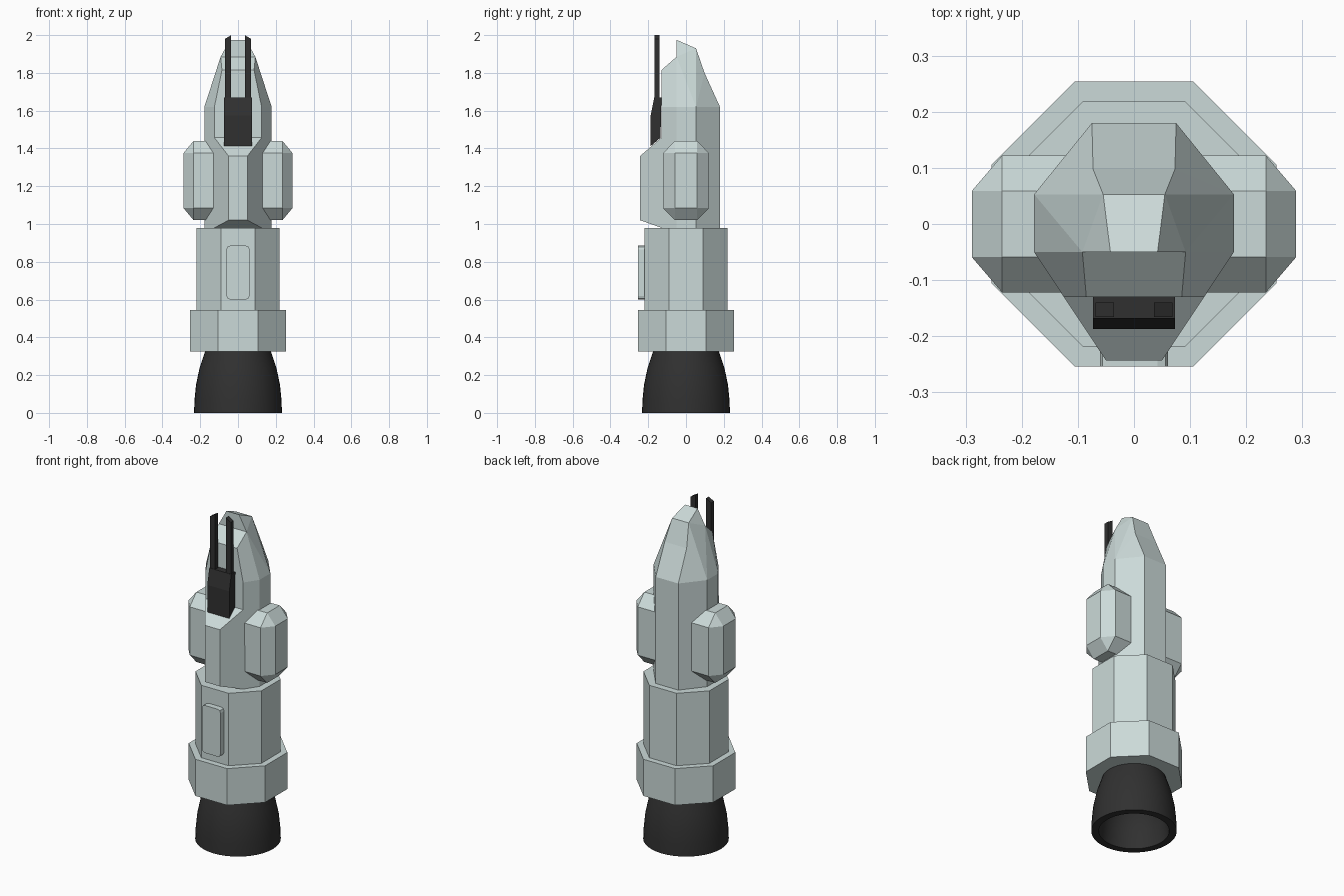
import bpy, bmesh, math

if "Cube" in bpy.data.objects:
    bpy.data.objects.remove(bpy.data.objects["Cube"])


def material(name, rgb):
    m = bpy.data.materials.new(name)
    m.diffuse_color = (*rgb, 1)
    m.use_nodes = True
    m.node_tree.nodes["Principled BSDF"].inputs["Base Color"].default_value = m.diffuse_color
    return m


HULL = material("pale_hull", (0.60, 0.70, 0.69))
DARK = material("dark_metal", (0.03, 0.03, 0.03))


def finish(name, bm, mat):
    bmesh.ops.recalc_face_normals(bm, faces=bm.faces)
    me = bpy.data.meshes.new(name)
    bm.to_mesh(me)
    bm.free()
    me.materials.append(mat)
    ob = bpy.data.objects.new(name, me)
    bpy.context.collection.objects.link(ob)
    return ob


def octagon(name, apothem, z0, z1):
    bpy.ops.mesh.primitive_cylinder_add(
        vertices=8, radius=apothem / math.cos(math.pi / 8), depth=z1 - z0,
        location=(0, 0, (z0 + z1) / 2), rotation=(0, 0, math.pi / 8))
    ob = bpy.context.object
    ob.name = name
    ob.data.materials.append(HULL)


def hull(name, pts, mat):
    bm = bmesh.new()
    for p in pts:
        bm.verts.new(p)
    bmesh.ops.convex_hull(bm, input=bm.verts)
    bmesh.ops.dissolve_limit(bm, angle_limit=0.01, verts=bm.verts, edges=bm.edges)
    return finish(name, bm, mat)


# Engine nozzle: hollow revolved bell
bell = [(0, .29), (.10, .272), (.155, .21), (.18, .11), (.192, 0), (.233, 0),
        (.230, .07), (.222, .15), (.203, .24), (.173, .33)]
bm = bmesh.new()
vs = [bm.verts.new((r, 0, z)) for r, z in bell]
es = [bm.edges.new(p) for p in zip(vs, vs[1:])]
bmesh.ops.spin(bm, geom=vs + es, cent=(0, 0, 0), axis=(0, 0, 1),
               angle=math.tau, steps=40)
bmesh.ops.remove_doubles(bm, verts=bm.verts, dist=1e-4)
nozzle = finish("engine_nozzle", bm, DARK)
bpy.ops.object.select_all(action='DESELECT')
nozzle.select_set(True)
bpy.context.view_layer.objects.active = nozzle
bpy.ops.object.shade_smooth_by_angle(angle=math.radians(35))

# Octagonal collar and main body
octagon("lower_collar", .254, .325, .545)
octagon("main_body", .219, .545, .98)

# Upper fuselage: centre strip outline plus side points, mirrored in x
P = dict(A0=(.075, .18, .98), A=(.075, .18, 1.62), B=(.073, .098, 1.80),
         C=(.055, .053, 1.93), D=(.042, -.05, 1.975), E=(.092, -.05, 1.885),
         F=(.085, -.13, 1.815), G=(.125, -.13, 1.62), H=(.125, -.13, 1.457),
         I=(.05, -.243, 1.36), J=(.05, -.243, 1.02), K=(.125, -.13, .98),
         S=(.178, .053, 1.62), T=(.178, -.05, 1.62),
         S0=(.178, .053, .98), T0=(.178, -.05, .98))
sides = ["A0 A S S0", "A B S", "B C S", "C D E", "C E S", "S E T",
         "T E F G", "S0 S T T0", "T0 T G H I J K"]
strip = "A0 A B C D E F G H I J K".split()
bm = bmesh.new()
R = {k: bm.verts.new(p) for k, p in P.items()}
L = {k: bm.verts.new((-p[0], p[1], p[2])) for k, p in P.items()}
for f in sides:
    for side in (L, R):
        bm.faces.new([side[k] for k in f.split()])
for a, b in zip(strip, strip[1:]):
    bm.faces.new((L[a], L[b], R[b], R[a]))
under = ["A0", "S0", "T0", "K"]
bm.faces.new([R[k] for k in under] + [L[k] for k in reversed(under)])
finish("upper_fuselage", bm, HULL)

# Side pods with chamfered ends
for side, s in (("left", -1), ("right", 1)):
    pts = []
    for y in (-1, 1):
        for z in (-1, 1):
            for x, yy, zz in ((.235, .122, .145), (.289, .059, .145), (.235, .059, .21),
                              (.11, .122, .145), (.11, .059, .21)):
                pts.append((s * x, y * yy, 1.23 + z * zz))
    hull(side + "_pod", pts, HULL)

# Front hatch with rounded corners
hatch = [(sx * x, y, .7425 + sz * z) for sx in (-1, 1) for sz in (-1, 1)
         for y in (-.21, -.254)
         for x, z in ((.061, .123), (.056, .137), (.042, .1425))]
hull("front_hatch", hatch, HULL)

# Sensor block and twin prongs
block = [(-.135, 1.457), (-.187, 1.412), (-.187, 1.575), (-.168, 1.67), (-.13, 1.67)]
hull("sensor_block", [(x, y, z) for x in (-.073, .073) for y, z in block], DARK)
for side, s in (("left", -1), ("right", 1)):
    hull(side + "_prong", [(s * x, y, z) for y in (-.166, -.140)
                           for x, z in ((.036, 1.64), (.069, 1.64), (.069, 1.98), (.036, 2.0))], DARK)
